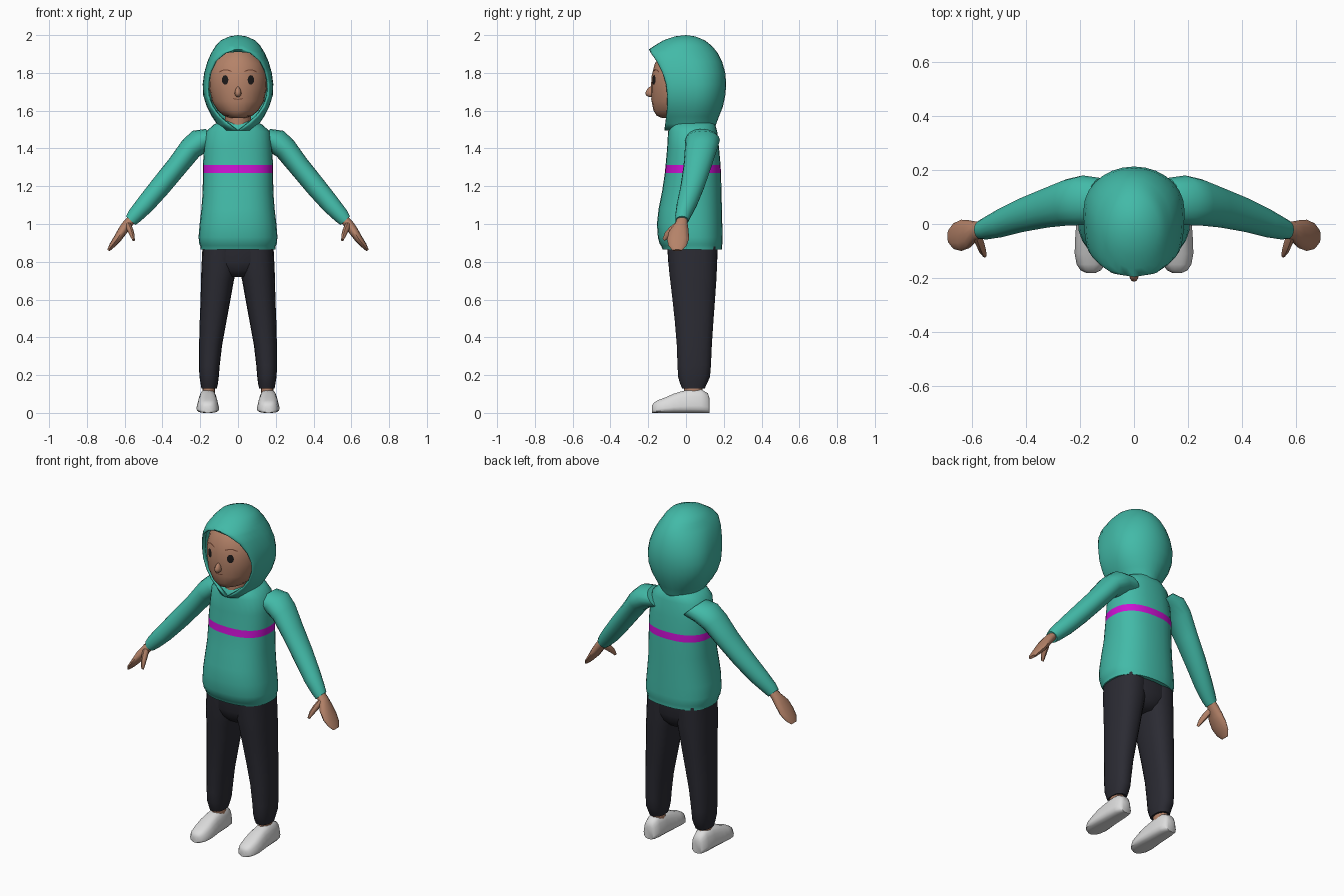
import bpy, bmesh, math
from mathutils import Vector

if "Cube" in bpy.data.objects:
    bpy.data.objects.remove(bpy.data.objects["Cube"])


def material(name, rgb):
    m = bpy.data.materials.new(name)
    m.diffuse_color = (*rgb, 1)
    m.use_nodes = True
    m.node_tree.nodes["Principled BSDF"].inputs["Base Color"].default_value = m.diffuse_color
    return m


TEAL = material("teal_cloth", (0.055, 0.49, 0.39))
PURPLE = material("purple_stripe", (0.60, 0.006, 0.65))
SKIN = material("skin", (0.46, 0.225, 0.14))
DARK = material("charcoal_cloth", (0.024, 0.024, 0.033))
WHITE = material("shoe_white", (0.72, 0.72, 0.72))
BLACK = material("eye_black", (0.012, 0.01, 0.01))
BROWN = material("brow_brown", (0.16, 0.06, 0.035))


def finish(name, bm, mats, angle=50):
    """Turn a bmesh into a smooth-shaded object."""
    me = bpy.data.meshes.new(name)
    bm.to_mesh(me)
    bm.free()
    ob = bpy.data.objects.new(name, me)
    bpy.context.collection.objects.link(ob)
    for m in mats:
        me.materials.append(m)
    bpy.ops.object.select_all(action='DESELECT')
    ob.select_set(True)
    bpy.context.view_layer.objects.active = ob
    bpy.ops.object.shade_smooth_by_angle(angle=math.radians(angle))
    return ob


def loft(name, rings, mats, closed=True, rule=None, angle=50):
    """Skin a list of equal-length point rings, capping closed ones."""
    bm = bmesh.new()
    rows = [[bm.verts.new(p) for p in r] for r in rings]
    n = len(rows[0])
    for a, b in zip(rows, rows[1:]):
        for i in range(n if closed else n - 1):
            j = (i + 1) % n
            bm.faces.new((a[i], a[j], b[j], b[i]))
    if closed:
        bm.faces.new(rows[0])
        bm.faces.new(rows[-1])
    bmesh.ops.remove_doubles(bm, verts=bm.verts, dist=1e-4)
    bmesh.ops.recalc_face_normals(bm, faces=bm.faces)
    mid = sum((v.co for v in bm.verts), Vector()) / len(bm.verts)
    if sum((f.calc_center_median() - mid).dot(f.normal) for f in bm.faces) < 0:
        bmesh.ops.reverse_faces(bm, faces=bm.faces)
    if rule:
        for f in bm.faces:
            f.material_index = rule(f.calc_center_median())
    return finish(name, bm, mats, angle)


def spow(v, p):
    return math.copysign(abs(v) ** (2 / p), v)


def flat_ring(z, x0, x1, y0, y1, n=24, p=2.0):
    """Horizontal superellipse inside the given x and y limits."""
    pts = []
    for i in range(n):
        t = 2 * math.pi * i / n
        pts.append(((x0 + x1) / 2 + (x1 - x0) / 2 * spow(math.cos(t), p),
                    (y0 + y1) / 2 + (y1 - y0) / 2 * spow(math.sin(t), p), z))
    return pts


def limb(name, secs, a, b, side, mat, n=14):
    """Tube through (x, y, z, radius along a, radius along b)."""
    a, b = Vector(a).normalized(), Vector(b).normalized()
    rings = []
    for x, y, z, ra, rb in secs:
        ring = []
        for i in range(n):
            t = 2 * math.pi * i / n
            q = Vector((x, y, z)) + a * ra * math.cos(t) + b * rb * math.sin(t)
            ring.append((q.x * side, q.y, q.z))
        rings.append(ring)
    return loft(name, rings, [mat])


# Hoodie body with chest stripe: z, half width, front y, back y
BODY = [(1.545, .09, -.07, .14), (1.525, .13, -.085, .155), (1.49, .168, -.095, .165),
        (1.40, .18, -.10, .175), (1.312, .186, -.108, .183), (1.27, .186, -.112, .185),
        (1.17, .187, -.127, .188), (1.08, .194, -.145, .19), (1.00, .203, -.154, .192),
        (.93, .209, -.149, .193), (.895, .205, -.14, .193), (.885, .20, -.132, .19),
        (.865, .198, -.124, .19)]
loft("hoodie_body", [flat_ring(z, -w, w, f, b, 28, 2.4) for z, w, f, b in BODY],
     [TEAL, PURPLE], rule=lambda c: 1 if 1.27 < c.z < 1.312 else 0)

# Hood: z, half width, rim y, back y, half width of opening
HOOD = [(2.0, 0, 0, 0, 0), (1.993, .045, -.06, .05, 0), (1.972, .092, -.12, .10, 0),
        (1.945, .117, -.165, .135, 0), (1.925, .13, -.196, .152, 0),
        (1.905, .142, -.186, .168, .065), (1.86, .162, -.155, .191, .117),
        (1.80, .179, -.125, .208, .149), (1.74, .187, -.106, .213, .162),
        (1.68, .184, -.10, .208, .16), (1.62, .165, -.10, .195, .138),
        (1.57, .139, -.105, .175, .10), (1.53, .112, -.11, .16, .05),
        (1.495, .10, -.115, .15, 0)]
rings = []
for z, w, f, b, o in HOOD:
    c = (f + b) / 2
    half = []
    for i in range(15):
        t = math.pi * i / 14
        front = t < math.pi / 2
        x = o + (w - o) * math.sin(t) if front else w * math.sin(t)
        half.append((x, c + (f - c) * math.cos(t), z))
    rings.append(half + [(-x, y, z) for x, y, z in half[-2::-1]])
hood = loft("hood", rings, [TEAL], closed=False)
shell = hood.modifiers.new("thickness", 'SOLIDIFY')
shell.thickness = .018
shell.offset = -1

# Head and neck
HEAD = [(1.945, .02, -.06, .06), (1.91, .09, -.125, .09), (1.85, .138, -.165, .11),
        (1.78, .154, -.183, .125), (1.72, .152, -.185, .125), (1.65, .138, -.182, .11),
        (1.60, .108, -.172, .09), (1.573, .075, -.155, .07), (1.56, .035, -.125, .04)]
loft("head", [flat_ring(z, -w, w, f, b) for z, w, f, b in HEAD], [SKIN], angle=70)
loft("neck", [flat_ring(z, -.07, .07, -.085, .07, 16) for z in (1.46, 1.62)], [SKIN])


def face_point(x, z, lift=.003):
    """Point just in front of the face."""
    for (z1, w1, f1, b1), (z0, w0, f0, b0) in zip(HEAD, HEAD[1:]):
        if z0 <= z <= z1:
            k = (z - z0) / (z1 - z0)
            w, f, b = w0 + (w1 - w0) * k, f0 + (f1 - f0) * k, b0 + (b1 - b0) * k
            return (x, (f + b) / 2 - (b - f) / 2 * math.sqrt(1 - (x / w) ** 2) - lift, z)


def strip(name, pts, h, mat):
    """Thin painted line across the face."""
    loft(name, [[face_point(x, z + h) for x, z in pts],
                [face_point(x, z - h) for x, z in pts]], [mat], closed=False)


# Nose, mouth
bm = bmesh.new()
bmesh.ops.create_uvsphere(bm, u_segments=12, v_segments=8, radius=1)
for v in bm.verts:
    taper = 1 - .35 * v.co.z
    v.co = Vector((v.co.x * .017 * taper, -.187 + v.co.y * .026 * taper, 1.70 + v.co.z * .028))
finish("nose", bm, [SKIN])
strip("mouth", [(-.026, 1.664), (-.013, 1.661), (0, 1.66), (.013, 1.661), (.026, 1.664)], .0025, BROWN)

# Arms, hands, legs, ankles, shoes and paired face details
ARM = [(.12, .085, 1.455, .085, .07), (.19, .088, 1.445, .092, .07), (.25, .08, 1.40, .086, .062),
       (.32, .062, 1.31, .075, .057), (.41, .035, 1.20, .064, .055), (.49, .005, 1.105, .054, .050),
       (.545, -.015, 1.045, .042, .042), (.568, -.021, 1.018, .035, .034)]
PALM = [(.55, -.018, 1.04, .026, .022), (.585, -.025, 1.0, .034, .026), (.612, -.038, .962, .052, .025),
        (.64, -.042, .92, .058, .021), (.668, -.045, .885, .048, .015), (.686, -.046, .86, .025, .007)]
THUMB = [(.585, -.035, 1.0, .018, .02), (.572, -.07, .972, .017, .02),
         (.562, -.098, .945, .014, .017), (.553, -.118, .915, .007, .008)]
LEG = [(.88, .0, .188, -.10, .168), (.76, .008, .194, -.092, .165), (.70, .022, .196, -.085, .162),
       (.60, .04, .198, -.073, .155), (.48, .062, .203, -.06, .146), (.36, .084, .206, -.05, .138),
       (.25, .097, .207, -.046, .133), (.19, .102, .204, -.043, .128), (.155, .106, .198, -.032, .112),
       (.13, .112, .194, -.022, .10)]
SHOE = [(.125, .032, .075), (.115, .046, .105), (.08, .056, .125), (.02, .060, .125),
        (-.03, .063, .113), (-.065, .066, .102), (-.11, .067, .082), (-.15, .059, .067),
        (-.172, .042, .053), (-.181, .02, .037)]
for side, label in ((-1, "right"), (1, "left")):
    limb(label + "_sleeve", ARM, (0, 1, 0), (.72, 0, .69), side, TEAL, 16)
    limb(label + "_hand", PALM, (0, 1, 0), (.8, 0, .6), side, SKIN, 12)
    limb(label + "_thumb", THUMB, (1, 0, 0), (0, -.75, .65), side, SKIN, 8)
    loft(label + "_trouser_leg",
         [[(x * side, y, z) for x, y, z in flat_ring(z, x0, x1, y0, y1, 18, 2.4)]
          for z, x0, x1, y0, y1 in LEG], [DARK])
    loft(label + "_ankle", [flat_ring(z, side * .155 - .034, side * .155 + .034, -.01, .088, 12)
                            for z in (.08, .16)], [SKIN])
    # Shoe sections run heel to toe, flat below and narrower above
    sections = []
    for y, w, h in SHOE:
        sec = []
        for i in range(16):
            t = 2 * math.pi * (i + .5) / 16
            z = h / 2 + h / 2 * spow(math.sin(t), 3.5)
            x = w * spow(math.cos(t), 3) * (1.02 - .38 * z / h)
            sec.append((side * .16 + x, y, z))
        sections.append(sec)
    loft(label + "_shoe", sections, [WHITE], angle=45)
    # Eye disc and brow
    bm = bmesh.new()
    rim = [bm.verts.new(face_point(side * .068 + .017 * math.cos(k * math.pi / 8),
                                   1.763 + .025 * math.sin(k * math.pi / 8))) for k in range(16)]
    hub = bm.verts.new(face_point(side * .068, 1.763, .004))
    for k in range(16):
        bm.faces.new((rim[k], rim[(k + 1) % 16], hub))
    finish(label + "_eye", bm, [BLACK])
    strip(label + "_brow", [(side * x, z) for x, z in
                            ((.035, 1.808), (.055, 1.815), (.075, 1.816), (.097, 1.806))], .003, BROWN)

# Trouser seat joining the legs under the hem
SEAT = [(.89, .186, -.10, .168), (.80, .186, -.094, .165), (.755, .13, -.08, .15), (.72, .06, -.05, .12)]
loft("trouser_seat", [flat_ring(z, -w, w, f, b, 24, 2.4) for z, w, f, b in SEAT], [DARK])
